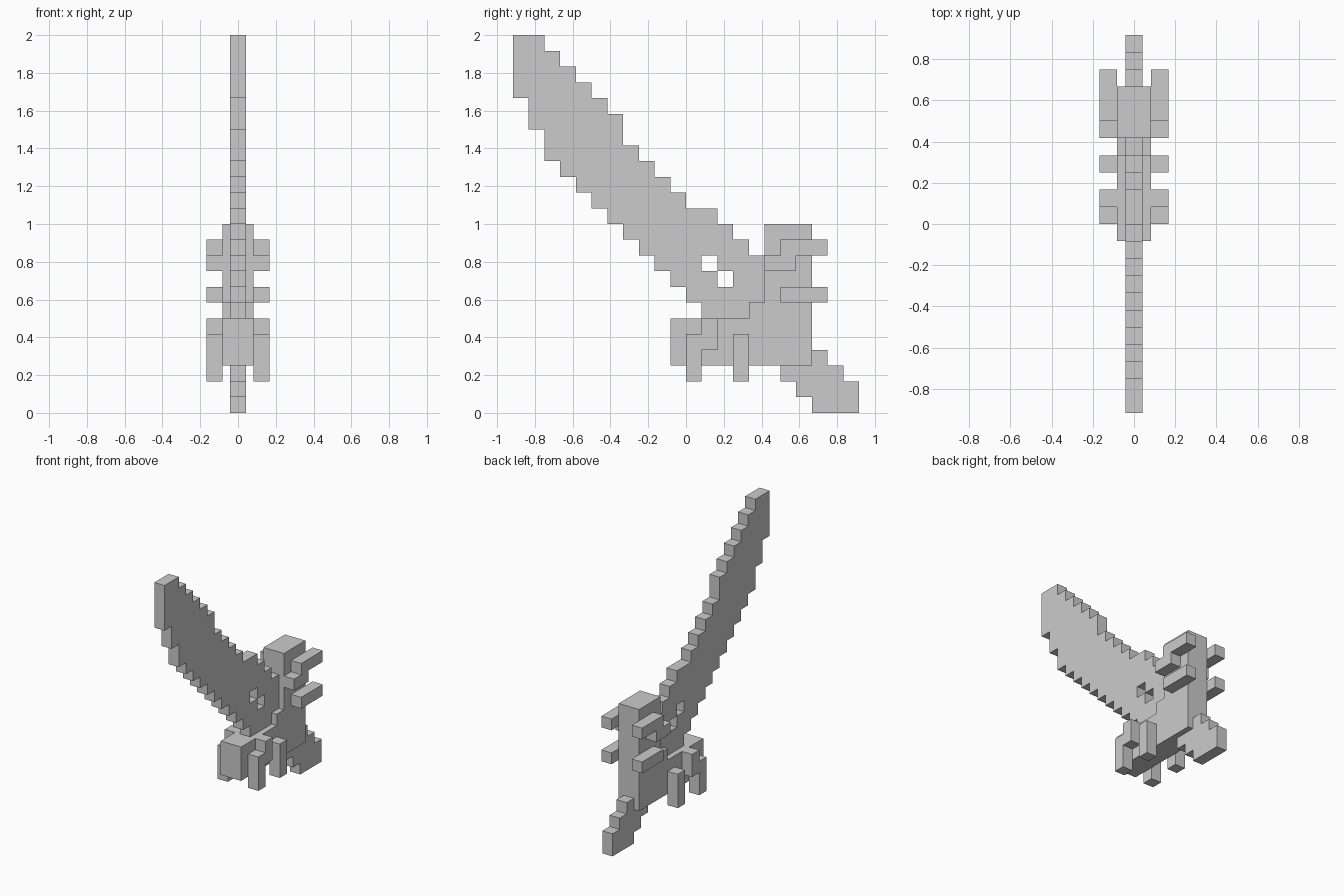
import bpy, bmesh

if "Cube" in bpy.data.objects:
    bpy.data.objects.remove(bpy.data.objects["Cube"])

U = 1 / 12  # size of one block


def block(y0, y1, z0, z1):
    return {(y, z) for y in range(y0, y1) for z in range(z0, z1)}


def slab(name, cells, x0, x1):
    """Closed slab made from a set of (y, z) grid cells, spanning x0..x1 (in blocks)."""
    bm = bmesh.new()

    def face(*pts):
        bm.faces.new([bm.verts.new((x * U, y * U, z * U)) for x, y, z in pts])

    for y, z in sorted(cells):
        a, b, c, d = (y, z), (y + 1, z), (y + 1, z + 1), (y, z + 1)
        face(*[(x1, *p) for p in (a, b, c, d)])
        face(*[(x0, *p) for p in (d, c, b, a)])
        # rim faces only where there is no neighbour
        for (dy, dz), p, q in (((0, -1), a, b), ((1, 0), b, c),
                               ((0, 1), c, d), ((-1, 0), d, a)):
            if (y + dy, z + dz) not in cells:
                face((x0, *p), (x0, *q), (x1, *q), (x1, *p))
    bmesh.ops.remove_doubles(bm, verts=bm.verts, dist=1e-4)
    bmesh.ops.recalc_face_normals(bm, faces=bm.faces)
    me = bpy.data.meshes.new(name)
    bm.to_mesh(me)
    bm.free()
    ob = bpy.data.objects.new(name, me)
    bpy.context.collection.objects.link(ob)
    return ob


# Long stepped blade: bottom and top of each column from y = -11 to 11
low = [20, 18, 16, 15, 14, 13, 12, 11, 10, 9, 8, 7, 6, 5, 5, 4, 3, 2, 1, 0, 0, 0]
high = [24, 24, 23, 22, 21, 20, 19, 17, 16, 15, 14, 13, 13, 12, 11, 8, 7, 6, 5, 4, 3, 2]
high[15] = 10
blade = set()
for i, (lo, hi) in enumerate(zip(low, high)):
    blade |= block(i - 11, i - 10, lo, hi)
blade -= {(1, 9), (2, 8)}  # two diagonal holes
slab("blade", blade, -0.5, 0.5)

# Body lying forward with an upright column at the back
slab("body", block(-1, 8, 3, 6) | block(4, 8, 6, 7) | block(5, 8, 7, 12), -1, 1)

# Limbs on both sides
limbs = {
    "upper_arm": block(6, 9, 10, 11) | block(5, 7, 9, 10),
    "lower_arm": block(6, 9, 7, 8),
    "front_leg": block(0, 1, 2, 5) | block(1, 2, 4, 6),
    "back_leg": block(3, 4, 2, 5),
}
for name, cells in limbs.items():
    slab(name + "_right", cells, 1, 2)
    slab(name + "_left", cells, -2, -1)
